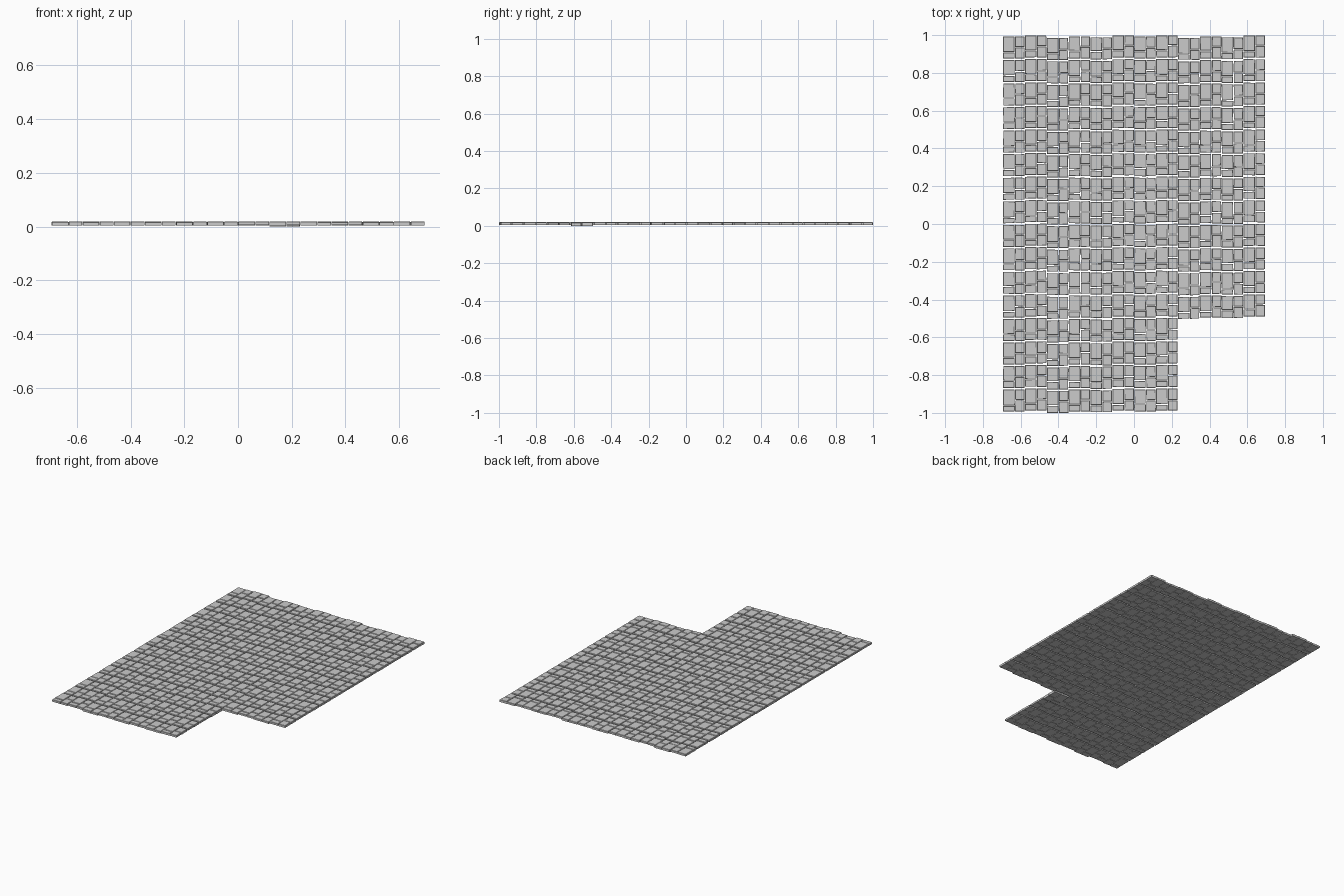
import bpy, bmesh, random
from mathutils import Vector

if "Cube" in bpy.data.objects:
    bpy.data.objects.remove(bpy.data.objects["Cube"])

random.seed(4)
PAIR, ROW, COURSE = 0.1157, 0.1246, 0.1175
WIDE = 0.0635
X0, Y0 = -0.694, 0.993
OFFSETS = [0.0, 0.006, -0.007, 0.0, -0.004, 0.005]
bm = bmesh.new()


def jit(a):
    return random.uniform(-a, a)


def stone(x1, x2, y1, y2, z1, z2, tilt=0.0015):
    """One paving stone: slightly crooked block with a chamfered top."""
    cx, cy = (x1 + x2) / 2, (y1 + y2) / 2
    base = [(x1 + abs(jit(tilt)), y1 + abs(jit(tilt))), (x2 - abs(jit(tilt)), y1 + abs(jit(tilt))),
            (x2 - abs(jit(tilt)), y2 - abs(jit(tilt))), (x1 + abs(jit(tilt)), y2 - abs(jit(tilt)))]
    c = 0.002
    rings = []
    for z, inset in ((z1, 0), (z2 - c, 0), (z2, c)):
        rings.append([bm.verts.new((x + (inset if x < cx else -inset),
                                    y + (inset if y < cy else -inset), z)) for x, y in base])
    bm.faces.new(rings[0][::-1])
    bm.faces.new(rings[2])
    for lo, hi in zip(rings, rings[1:]):
        for i in range(4):
            j = (i + 1) % 4
            bm.faces.new((lo[i], lo[j], hi[j], hi[i]))


# Stone courses: every cell holds a wide and a narrow column of two stones
for row in range(16):
    for pair in range(12):
        if pair >= 8 and row >= 12:      # missing corner
            continue
        left = X0 + pair * PAIR
        top = Y0 - row * ROW + OFFSETS[pair % 6]
        for x1, x2, split in ((left, left + WIDE, 0.31), (left + WIDE, left + PAIR, 0.5)):
            bottom = top - COURSE
            mid = bottom + COURSE * (split + jit(0.05))
            for a, b in ((bottom, mid - 0.001), (mid + 0.001, top)):
                z1 = 0.0045 + jit(0.0008)
                if pair == 7 and row == 12:   # one sunken cell
                    z1 = 0.0
                stone(x1 + 0.0006, x2 - 0.0006, a, b, z1, 0.0185 + jit(0.001))

mesh = bpy.data.meshes.new("paving_stones")
bm.to_mesh(mesh)
bm.free()
bpy.context.collection.objects.link(bpy.data.objects.new("paving_stones", mesh))
